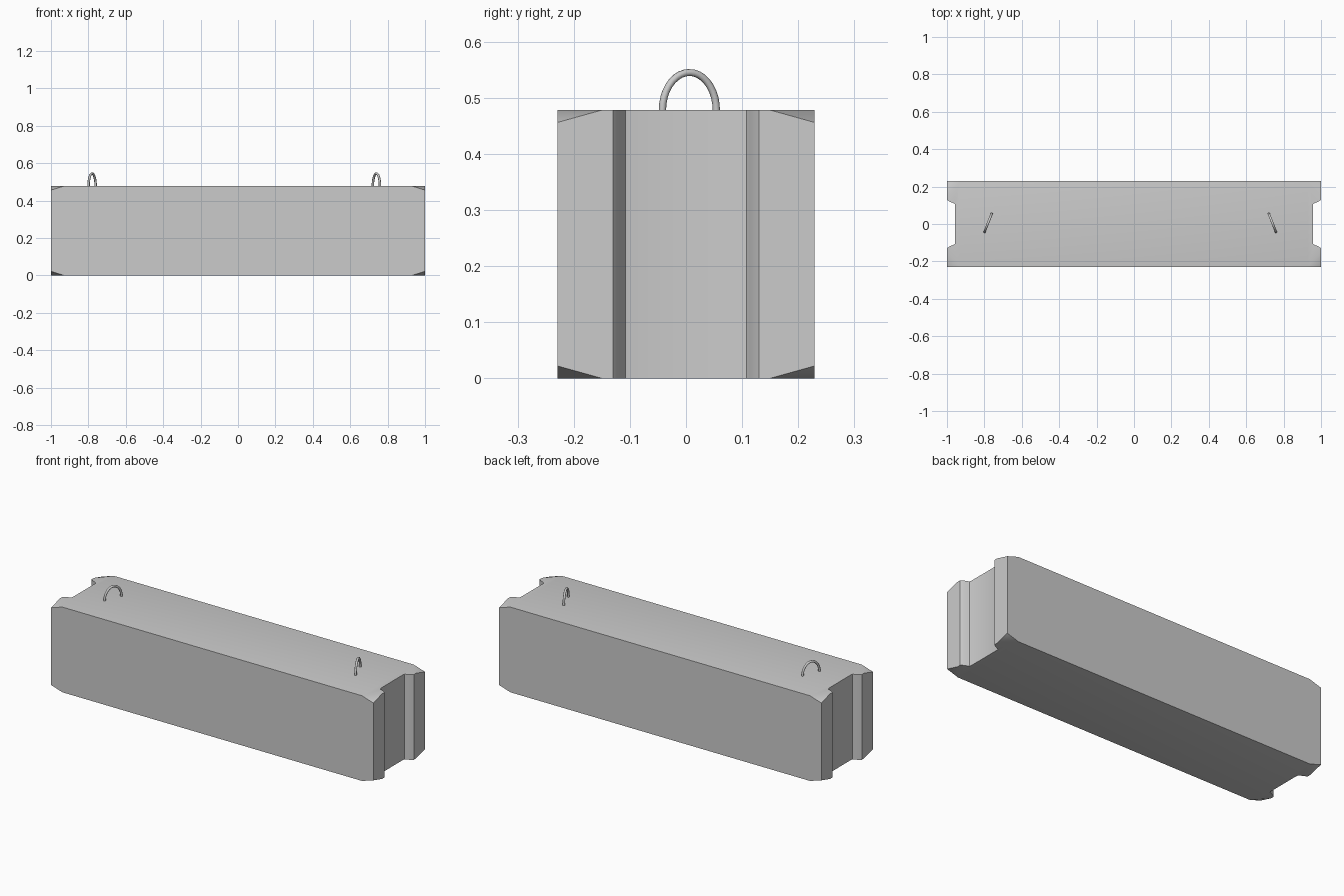
import bpy, bmesh, math
from mathutils import Vector

default = bpy.data.objects.get("Cube")
if default:
    bpy.data.objects.remove(default, do_unlink=True)

HALF_Y, TOP = 0.229, 0.478

concrete = bpy.data.materials.new("pale_concrete_grey")
concrete.use_nodes = True
GREY = (0.6, 0.6, 0.6, 1)
concrete.diffuse_color = GREY
concrete.node_tree.nodes["Principled BSDF"].inputs["Base Color"].default_value = GREY


def smooth(obj, degrees):
    bpy.ops.object.select_all(action='DESELECT')
    obj.select_set(True)
    bpy.context.view_layer.objects.active = obj
    bpy.ops.object.shade_smooth_by_angle(angle=math.radians(degrees))


# Block: plan outline with a keyed recess in each end, extruded upwards
quarter = [(1, HALF_Y), (1, 0.13), (0.985, 0.119), (0.968, 0.113),
           (0.959, 0.108), (0.956, 0.098)]
right_end = quarter + [(x, -y) for x, y in reversed(quarter)]
outline = right_end + [(-x, -y) for x, y in right_end]

bm = bmesh.new()
base = bm.faces.new([bm.verts.new((x, y, 0)) for x, y in outline])
grown = bmesh.ops.extrude_face_region(bm, geom=[base])["geom"]
bmesh.ops.translate(bm, vec=(0, 0, TOP),
                    verts=[v for v in grown if isinstance(v, bmesh.types.BMVert)])
bmesh.ops.recalc_face_normals(bm, faces=bm.faces)

# Worn outer corners: slice each one off with a shallow plane
for sx in (-1, 1):
    for sy in (-1, 1):
        for z, sz in ((0, -1), (TOP, 1)):
            a = Vector((sx * 0.93, sy * HALF_Y, z))
            b = Vector((sx, sy * 0.15, z))
            c = Vector((sx, sy * HALF_Y, z - sz * 0.022))
            normal = (b - a).cross(c - a)
            if normal.dot(Vector((sx, sy * HALF_Y, z)) - a) < 0:
                normal.negate()
            corner = min(bm.verts, key=lambda v: (v.co - Vector((sx, sy * HALF_Y, z))).length)
            near = list(corner.link_faces)
            geom = near + list({e for f in near for e in f.edges}) \
                + list({v for f in near for v in f.verts})
            cut = bmesh.ops.bisect_plane(bm, geom=geom, plane_co=a, plane_no=normal,
                                         clear_outer=True)["geom_cut"]
            edges = [e for e in cut if isinstance(e, bmesh.types.BMEdge)]
            bmesh.ops.holes_fill(bm, edges=edges, sides=0)
bmesh.ops.recalc_face_normals(bm, faces=bm.faces)
bmesh.ops.triangulate(bm, faces=[f for f in bm.faces if len(f.verts) > 8])

mesh = bpy.data.meshes.new("concrete_block")
bm.to_mesh(mesh)
bm.free()
block = bpy.data.objects.new("concrete_block", mesh)
bpy.context.collection.objects.link(block)
mesh.materials.append(concrete)
smooth(block, 35)


# Lifting loops: bent bars sunk into the top
def lifting_loop(name, cx, lean):
    curve = bpy.data.curves.new(name, 'CURVE')
    curve.dimensions = '3D'
    curve.bevel_depth = 0.0065
    curve.bevel_resolution = 2
    curve.use_fill_caps = True
    steps = 18
    points = [(-1, -0.02)]
    for i in range(steps + 1):
        t = math.pi * i / steps
        points.append((-math.cos(t), 0.067 * math.sin(t)))
    points.append((1, -0.02))
    spline = curve.splines.new('POLY')
    spline.points.add(len(points) - 1)
    for p, (u, h) in zip(spline.points, points):
        p.co = (cx + lean * u, 0.006 + 0.048 * u, TOP + h, 1)
    loop = bpy.data.objects.new(name, curve)
    bpy.context.collection.objects.link(loop)
    curve.materials.append(concrete)
    bpy.ops.object.select_all(action='DESELECT')
    loop.select_set(True)
    bpy.context.view_layer.objects.active = loop
    bpy.ops.object.convert(target='MESH')
    smooth(bpy.context.object, 50)


lifting_loop("right_lifting_loop", -0.78, 0.019)
lifting_loop("left_lifting_loop", 0.74, -0.019)
